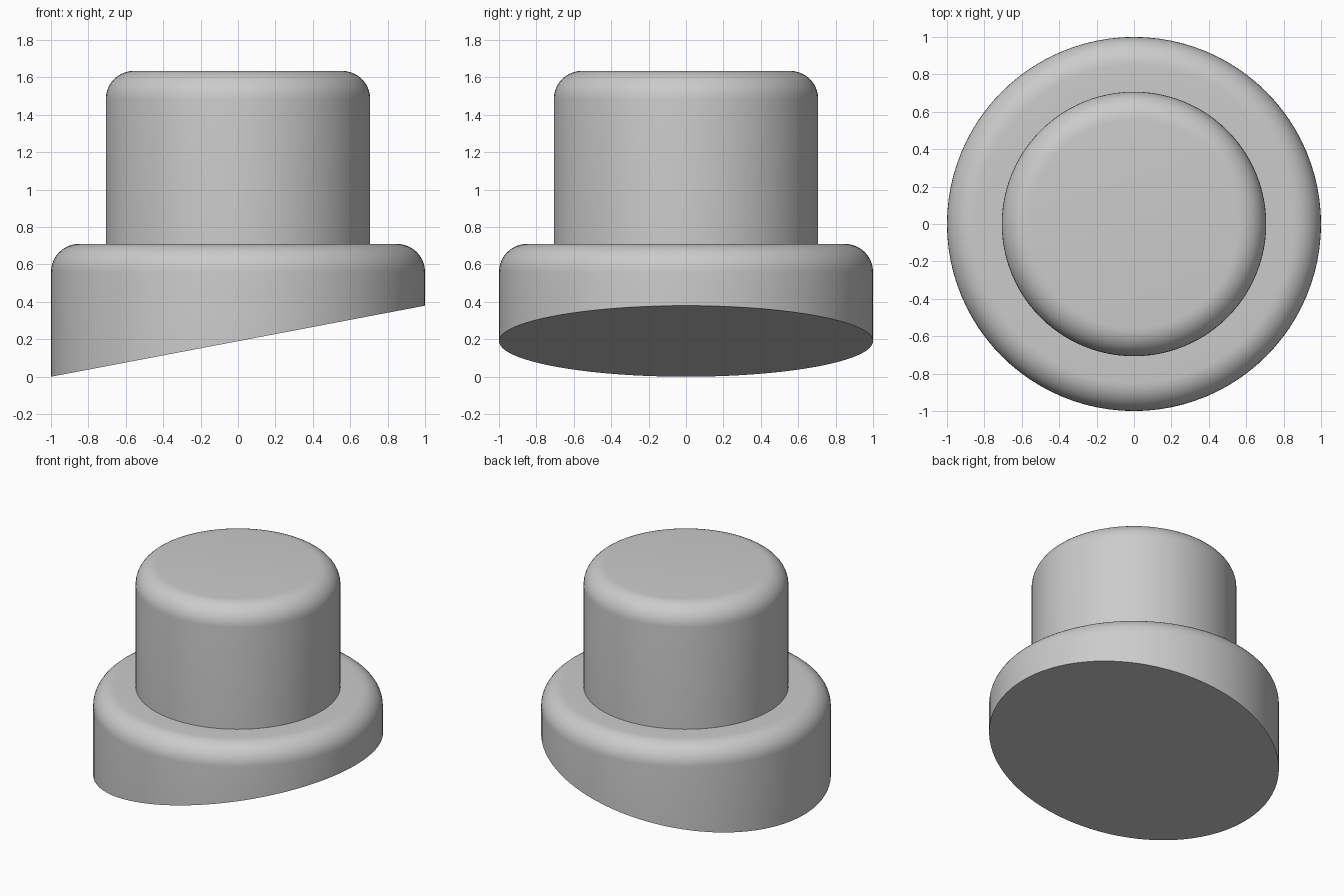
import bpy
import bmesh
from math import sin, cos, pi, radians

cube = bpy.data.objects.get("Cube")
if cube:
    bpy.data.objects.remove(cube, do_unlink=True)

SEGMENTS = 96
FILLET = 0.15
RIM_R, RIM_TOP = 1.0, 0.71
KNOB_R, KNOB_TOP = 0.707, 1.635
SLOPE = 0.19

grey = bpy.data.materials.new("plain grey")
grey.use_nodes = True
colour = (0.6, 0.6, 0.6, 1)
grey.diffuse_color = colour
grey.node_tree.nodes["Principled BSDF"].inputs["Base Color"].default_value = colour


def rounded_edge(radius, top, steps=10):
    """Quarter-circle profile from the side wall up to the flat top."""
    angles = [pi / 2 * i / steps for i in range(steps + 1)]
    return [(radius - FILLET + FILLET * cos(a), top - FILLET + FILLET * sin(a))
            for a in angles]


# Stepped profile: sloped foot, rounded rim, shoulder, rounded knob
profile = ([(RIM_R, 0)] + rounded_edge(RIM_R, RIM_TOP)
           + [(KNOB_R, RIM_TOP)] + rounded_edge(KNOB_R, KNOB_TOP))

bm = bmesh.new()
rings = []
for level, (r, z) in enumerate(profile):
    ring = []
    for i in range(SEGMENTS):
        a = 2 * pi * i / SEGMENTS
        x, y = r * cos(a), r * sin(a)
        # The foot is cut on a slant, rising toward +x
        ring.append(bm.verts.new((x, y, SLOPE * (1 + x) if level == 0 else z)))
    rings.append(ring)

# Side walls
for low, high in zip(rings, rings[1:]):
    for i in range(SEGMENTS):
        j = (i + 1) % SEGMENTS
        bm.faces.new((low[i], low[j], high[j], high[i]))

# Flat knob top and slanted underside
bm.faces.new(rings[-1])
bm.faces.new(rings[0][::-1])

mesh = bpy.data.meshes.new("stepped_knob")
bm.to_mesh(mesh)
bm.free()
mesh.materials.append(grey)
knob = bpy.data.objects.new("stepped_knob", mesh)
bpy.context.collection.objects.link(knob)

bpy.ops.object.select_all(action='DESELECT')
knob.select_set(True)
bpy.context.view_layer.objects.active = knob
bpy.ops.object.shade_smooth_by_angle(angle=radians(30))
